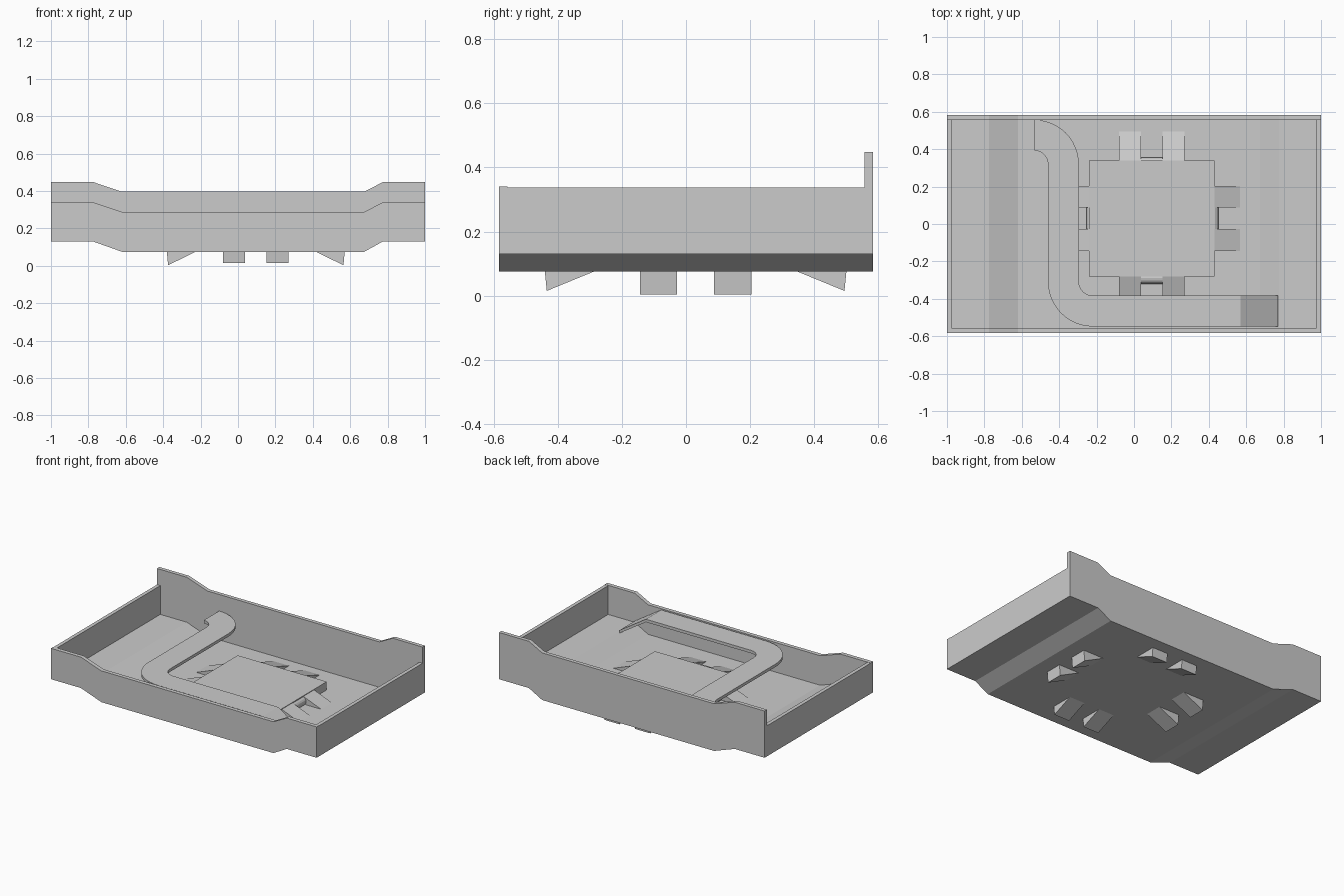
import bpy, bmesh, math
from mathutils import Matrix, Vector

if "Cube" in bpy.data.objects:
    bpy.data.objects.remove(bpy.data.objects["Cube"])

def add_mesh(name, verts, faces):
    bm = bmesh.new()
    vs = [bm.verts.new(v) for v in verts]
    for f in faces:
        bm.faces.new([vs[i] for i in f])
    bmesh.ops.recalc_face_normals(bm, faces=bm.faces)
    me = bpy.data.meshes.new(name)
    bm.to_mesh(me)
    bm.free()
    ob = bpy.data.objects.new(name, me)
    bpy.context.collection.objects.link(ob)
    return ob

def prism(name, pts, lo, hi):
    """Extrude an (x, z) profile along y from lo to hi."""
    n = len(pts)
    verts = [(x, y, z) for y in (lo, hi) for x, z in pts]
    faces = [list(range(n)), list(range(n, 2 * n))]
    faces += [(i, (i + 1) % n, n + (i + 1) % n, n + i) for i in range(n)]
    return add_mesh(name, verts, faces)

def box(name, x0, x1, y0, y1, z0, z1):
    return prism(name, [(x0, z0), (x1, z0), (x1, z1), (x0, z1)], y0, y1)

# Stepped profile shared by the floor and the long walls
def step(x, z_end, z_mid):
    return [(-x, z_end), (-.775, z_end), (-.62, z_mid), (.675, z_mid), (.775, z_end), (x, z_end)]

def panel(name, x, low, high, y0, y1):
    return prism(name, step(x, *low) + step(x, *high)[::-1], y0, y1)

# Tray
panel("tray_floor", .978, (.13, .075), (.142, .087), -.56, .56)
panel("front_wall", 1, (.13, .075), (.34, .288), -.583, -.556)
panel("back_wall", 1, (.13, .075), (.448, .396), .557, .583)
for name, x in (("left_wall", -1), ("right_wall", .975)):
    box(name, x, x + .025, -.557, .558, .13, .338)

# Raised central platform
CX, CY = .095, .03
box("platform", -.24, .43, -.28, .34, .08, .143)

# Sloping feet in pairs on all four sides, with a small roller between each pair
sides = (("right", 0, .335, .473, .003, .025, .022), ("back", 90, .31, .468, .015, .095, .016),
         ("left", 180, .335, .473, .003, .025, .014), ("front", 270, .31, .468, .015, .095, .04))
for side, deg, edge, end, zb, _, bulge in sides:
    place = Matrix.Translation((CX, CY, 0)) @ Matrix.Rotation(math.radians(deg), 4, 'Z')
    profile = [(end - .004, zb), (end + .003, .085), (edge - .005, .141),
               (edge - .07, .141), (edge - .07, .098), (end - .16, .079)]
    for k, s in enumerate((-1, 1)):
        c = s * .116
        foot = prism(f"{side}_foot_{k + 1}", profile, c - .058, c + .058)
        foot.data.transform(place)
    r = .03
    ring = [(edge + bulge - r + r * math.cos(a), .108 + r * math.sin(a))
            for a in (i * math.tau / 16 for i in range(16))]
    prism(f"{side}_roller", ring, -.057, .057).data.transform(place)

# Raised track: cross sections as (left edge, right edge, top height)
TOP, T = .284, .02
sections = []
for i in range(13):                       # bend at the back
    a = math.radians(90 - 90 * i / 12)
    d = Vector((math.cos(a), math.sin(a)))
    c = Vector((-.532, .32))
    sections.append((c + d * .237, c + d * .072, TOP))
for i in range(13):                       # bend at the front
    a = math.radians(180 + 90 * i / 12)
    d = Vector((math.cos(a), math.sin(a)))
    c = Vector((-.22, -.308))
    sections.append((c + d * .075, c + d * .24, TOP))
for x, z in ((.57, TOP), (.77, .155)):    # straight run and exit ramp
    sections.append((Vector((x, -.383)), Vector((x, -.548)), z))
verts, faces = [], []
for l, r, z in sections:
    verts += [(*l, z), (*r, z), (*r, z - T), (*l, z - T)]
for i in range(len(sections) - 1):
    b = 4 * i
    faces += [(b + j, b + (j + 1) % 4, b + 4 + (j + 1) % 4, b + 4 + j) for j in range(4)]
e = len(verts)
faces += [(0, 1, 2, 3), (e - 4, e - 3, e - 2, e - 1)]
add_mesh("raised_track", verts, faces)
